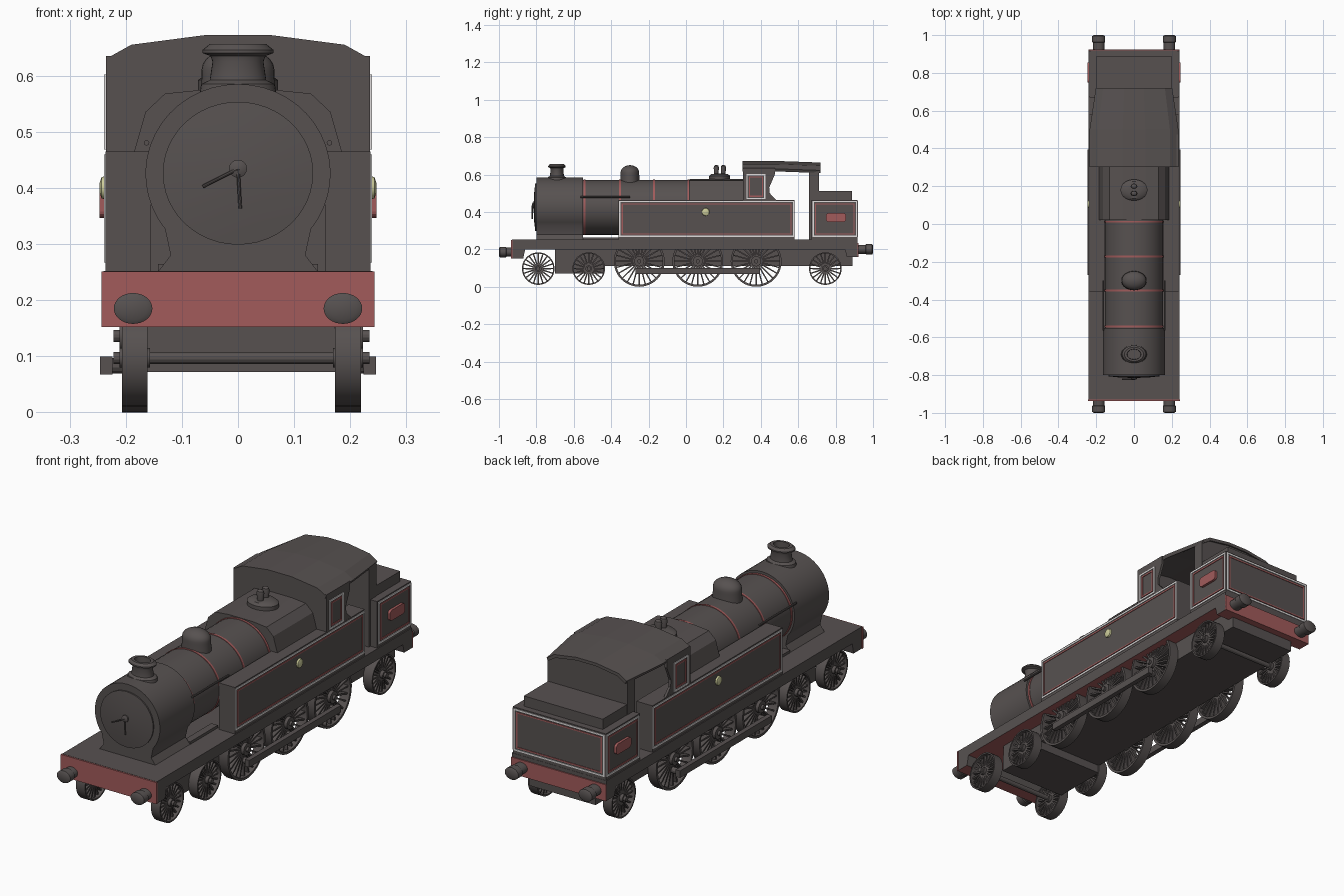
import bpy, bmesh, math
from mathutils import Vector

if "Cube" in bpy.data.objects:
    bpy.data.objects.remove(bpy.data.objects["Cube"])
PI = math.pi


def material(name, rgb):
    m = bpy.data.materials.new(name)
    m.diffuse_color = (*rgb, 1)
    m.use_nodes = True
    m.node_tree.nodes["Principled BSDF"].inputs["Base Color"].default_value = m.diffuse_color
    return m


GREY = material("charcoal grey", (0.095, 0.083, 0.081))
RED = material("soft red", (0.36, 0.105, 0.105))
WHITE = material("lining white", (0.75, 0.73, 0.73))
GOLD = material("pale gold", (0.60, 0.60, 0.32))


def add_loft(bm, rings, closed=False):
    """Skin a list of rings; cap the ends unless the rings form a loop."""
    vs = [[bm.verts.new(p) for p in r] for r in rings]
    n = len(vs[0])
    for i in range(len(vs) if closed else len(vs) - 1):
        a, b = vs[i], vs[(i + 1) % len(vs)]
        for j in range(n):
            k = (j + 1) % n
            bm.faces.new((a[j], a[k], b[k], b[j]))
    if not closed:
        bm.faces.new(vs[0][::-1])
        bm.faces.new(vs[-1])


def finish(bm, name, mat, smooth=False):
    bmesh.ops.recalc_face_normals(bm, faces=bm.faces)
    me = bpy.data.meshes.new(name)
    bm.to_mesh(me)
    bm.free()
    ob = bpy.data.objects.new(name, me)
    me.materials.append(mat)
    bpy.context.collection.objects.link(ob)
    if smooth:
        bpy.ops.object.select_all(action='DESELECT')
        ob.select_set(True)
        bpy.context.view_layer.objects.active = ob
        bpy.ops.object.shade_smooth_by_angle(angle=math.radians(35))
    return ob


def loft(name, rings, mat=GREY, smooth=False):
    bm = bmesh.new()
    add_loft(bm, rings)
    return finish(bm, name, mat, smooth)


def box_rings(x, y, z):
    return [[(x[0], yy, z[0]), (x[1], yy, z[0]), (x[1], yy, z[1]), (x[0], yy, z[1])] for yy in y]


def box(name, x, y, z, mat=GREY):
    x = sorted(x)
    return loft(name, box_rings(x, y, z), mat)


def prism_y(name, prof, y0, y1, mat=GREY, smooth=False):
    return loft(name, [[(x, y, z) for x, z in prof] for y in (y0, y1)], mat, smooth)


def prism_x(name, prof, x0, x1, mat=GREY):
    return loft(name, [[(x, y, z) for y, z in prof] for x in (x0, x1)], mat)


def lathe(name, prof, c, axis, su=1.0, sv=1.0, mat=GREY, n=32):
    """prof = (radius, distance along axis); su, sv squash the circle."""
    rings = []
    for r, d in prof:
        ring = []
        for i in range(n):
            a = 2 * PI * i / n
            u, v = r * su * math.cos(a), r * sv * math.sin(a)
            o = {'x': (d, u, v), 'y': (u, d, v), 'z': (u, v, d)}[axis]
            ring.append(tuple(Vector(c) + Vector(o)))
        rings.append(ring)
    return loft(name, rings, mat, True)


def rod(name, a, b, r, mat=GREY, n=8):
    a, b = Vector(a), Vector(b)
    d = (b - a).normalized()
    u = d.orthogonal().normalized()
    v = d.cross(u)
    circ = [u * math.cos(2 * PI * i / n) * r + v * math.sin(2 * PI * i / n) * r for i in range(n)]
    return loft(name, [[p + o for o in circ] for p in (a, b)], mat)


def lining(name, to3d, a, b, mat, w):
    """Thin rectangular border; to3d maps (u, v, height) onto a panel."""
    bm = bmesh.new()
    rings = []
    for i, j in ((0, 0), (1, 0), (1, 1), (0, 1)):
        u, v = a[i], b[j]
        iu, iv = u + (w if i == 0 else -w), v + (w if j == 0 else -w)
        rings.append([to3d(u, v, 0), to3d(u, v, .003), to3d(iu, iv, .003), to3d(iu, iv, 0)])
    add_loft(bm, rings, closed=True)
    finish(bm, name, mat)


def double_lining(name, to3d, a, b):
    lining(name + "_white_line", to3d, a, b, WHITE, .007)
    g = .013
    lining(name + "_red_line", to3d, (a[0] + g, a[1] - g), (b[0] + g, b[1] - g), RED, .006)


def wheel(name, s, y, z, r, spokes):
    x0, x1 = sorted((s * .167 + .006, s * .213 + .006))
    bm = bmesh.new()
    ri = r * .92
    tyre = []
    for i in range(40):
        c, sn = math.cos(2 * PI * i / 40), math.sin(2 * PI * i / 40)
        tyre.append([(x, y + c * q, z + sn * q) for x, q in ((x0, r), (x1, r), (x1, ri), (x0, ri))])
    add_loft(bm, tyre, closed=True)
    for i in range(spokes):
        a = 2 * PI * i / spokes
        d, t = Vector((0, math.cos(a), math.sin(a))), Vector((0, -math.sin(a), math.cos(a)))
        xm = (x0 + x1) / 2
        add_loft(bm, [[Vector((xm + p * .012, y, z)) + d * q + t * k * w
                       for p, k in ((-1, -1), (1, -1), (1, 1), (-1, 1))]
                      for q, w in ((r * .12, .004), (r * .95, .0033))])
    hub = [(y + r * .2 * math.cos(2 * PI * i / 16), z + r * .2 * math.sin(2 * PI * i / 16)) for i in range(16)]
    add_loft(bm, [[(x, p, q) for p, q in hub] for x in (x0 - .004, x1 + .004)])
    finish(bm, name, GREY, True)


# Footplate with deeper ends and red underside, buffer beams, frames
foot = prism_x("footplate", [(-.93, .252), (.918, .252), (.918, .16), (.86, .16), (.85, .2),
                             (-.86, .2), (-.87, .152), (-.93, .152)], -.24, .24)
foot.data.materials.append(RED)
for p in foot.data.polygons:
    if p.normal.z < -.5:
        p.material_index = 1
box("front_beam", (-.243, .243), (-.936, -.928), (.152, .251), RED)
box("rear_beam", (-.24, .24), (.916, .923), (.16, .235), RED)
box("main_frame", (-.165, .172), (-.70, .89), (.11, .205))
box("bogie_frame", (-.165, .175), (-.70, -.44), (.072, .15))

# Buffers
for s in (-1, 1):
    for e, z in ((-1, .185), (1, .2)):
        lathe("buffer", [(.024, e * .92), (.024, e * .96), (.0275, e * .963), (.0275, e * .995), (.02, e * 1.0)],
              (s * .187, 0, z), 'y', 1.25)

# Wheels, axles and coupling rods
for y, z, r, n in ((-.79, .097, .087, 20), (-.52, .097, .087, 20), (.745, .097, .087, 20),
                   (-.25, .136, .136, 24), (.063, .136, .136, 24), (.375, .136, .136, 24)):
    rod("axle", (-.222, y, z), (.234, y, z), .011, n=12)
    for s in (-1, 1):
        wheel("wheel", s, y, z, r, n)
        if r > .1:
            rod("crank_pin", (s * .18, y, .083), (s * .243, y, .083), .014, n=12)
for s in (-1, 1):
    box("coupling_rod", (s * .224, s * .246), (-.27, .395), (.067, .099))

# Smokebox with flared saddle, door and handles
arc = [(.165 * math.cos(math.radians(a)), .425 + .16 * math.sin(math.radians(a))) for a in range(-38, 219, 8)]
prism_y("smokebox", arc + [(-.13, .326), (-.12, .28), (-.143, .25), (.143, .25), (.12, .28)], -.8, -.55, GREY, True)
lathe("smokebox_door", [(.134, -.798), (.134, -.806), (.08, -.812), (.01, -.815)], (0, 0, .426), 'y', 1, .95, n=48)
lathe("door_knob", [(.016, -.812), (.016, -.82), (.008, -.824)], (0, 0, .434), 'y', n=16)
rod("door_handle_left", (0, -.822, .434), (-.063, -.822, .402), .003)
rod("door_handle_down", (0, -.822, .434), (.004, -.822, .363), .003)

# Boiler with red bands, firebox and handrails
lathe("boiler", [(.15, -.56), (.15, .03)], (0, 0, .425), 'y', 1.03, .98, n=48)
for y in (-.543, -.352, -.172, .012):
    lathe("boiler_band", [(.1525, y - .005), (.1525, y + .005)], (0, 0, .425), 'y', 1.03, .98, RED, 48)
half = [(.185, .25), (.185, .465), (.165, .535), (.13, .568), (.06, .575)]
prism_y("firebox", half + [(-x, z) for x, z in half[::-1]], .02, .31)
for s in (-1, 1):
    rod("handrail", (s * .163, -.565, .48), (s * .163, -.3, .48), .005)
    box("boiler_step", (s * .11, s * .143), (-.55, -.35), (.25, .264))

# Chimney, dome and safety valves
lathe("chimney", [(.055, .565), (.052, .585), (.04, .592), (.036, .625), (.039, .635), (.05, .64), (.05, .646),
                  (.04, .656), (.029, .656), (.028, .62)], (0, -.69, 0), 'z', 1.26, .94)
lathe("steam_dome", [(.052, .55), (.05, .6)] + [(.05 * math.cos(a * PI / 12), .61 + .04 * math.sin(a * PI / 12))
                                               for a in range(6)] + [(.003, .65)], (0, -.3, 0), 'z', 1.3)
lathe("valve_base", [(.056, .56), (.056, .592), (.045, .602), (.02, .605)], (0, .18, 0), 'z', 1.27)
for y in (.162, .2):
    lathe("safety_valve", [(.011, .6), (.014, .635), (.012, .646), (.005, .651)], (0, y, 0), 'z', 1.25, n=16)

# Side tanks, cab sides, bunker ornaments and lining
for s in (-1, 1):
    def side(u, v, h, s=s):
        return (s * (.2355 + h), u, v)
    box("side_tank", (s * .155, s * .236), (-.36, .58), (.25, .465))
    prism_x("cab_side", [(.305, .46), (.485, .46), (.448, .5), (.445, .53), (.475, .6), (.475, .635), (.305, .635)],
            s * .224, s * .2355)
    double_lining("tank", side, (-.357, .578), (.267, .459))
    double_lining("cab", side, (.323, .425), (.468, .602))
    double_lining("bunker", side, (.677, .915), (.267, .459))
    lathe("tank_badge", [(.021, s * .235), (.019, s * .243), (.008, s * .247)], (0, .105, .4), 'x', mat=GOLD, n=20)
    # rounded plaque
    pill = [(.802 + cy + .018 * math.cos(a * PI / 8), .37 + cz + .012 * math.sin(a * PI / 8))
            for q, cy, cz in ((0, .036, .012), (1, -.036, .012), (2, -.036, -.012), (3, .036, -.012))
            for a in range(q * 4, q * 4 + 5)]
    prism_x("bunker_plaque", pill, s * .235, s * .247, RED)

# Cab front wall, roof and tapered rear wall
outline = [(.235, .63), (.19, .655), (.06, .672)]
full = outline + [(-x, z) for x, z in outline[::-1]]
prism_y("cab_front", full + [(-.235, .25), (.235, .25)], .305, .318)


def roof_ring(y, w, dz):
    top = [(x * w, y, z + dz) for x, z in full]
    return top + [(x * w * .97, y, z + dz - .014) for x, z in full[::-1]]


loft("cab_roof", [roof_ring(.303, 1, 0), roof_ring(.5, 1, 0), roof_ring(.72, .86, -.008)])
prism_y("cab_rear", [(x * .86, z - .012) for x, z in full] + [(-.202, .25), (.202, .25)], .658, .712)

# Bunker
box("bunker", (-.2355, .2355), (.67, .917), (.25, .465))
box("coal_space", (-.2, .2), (.70, .888), (.46, .512))
double_lining("bunker_rear", lambda u, v, h: (u, .9165 + h, v), (-.23, .23), (.267, .459))
